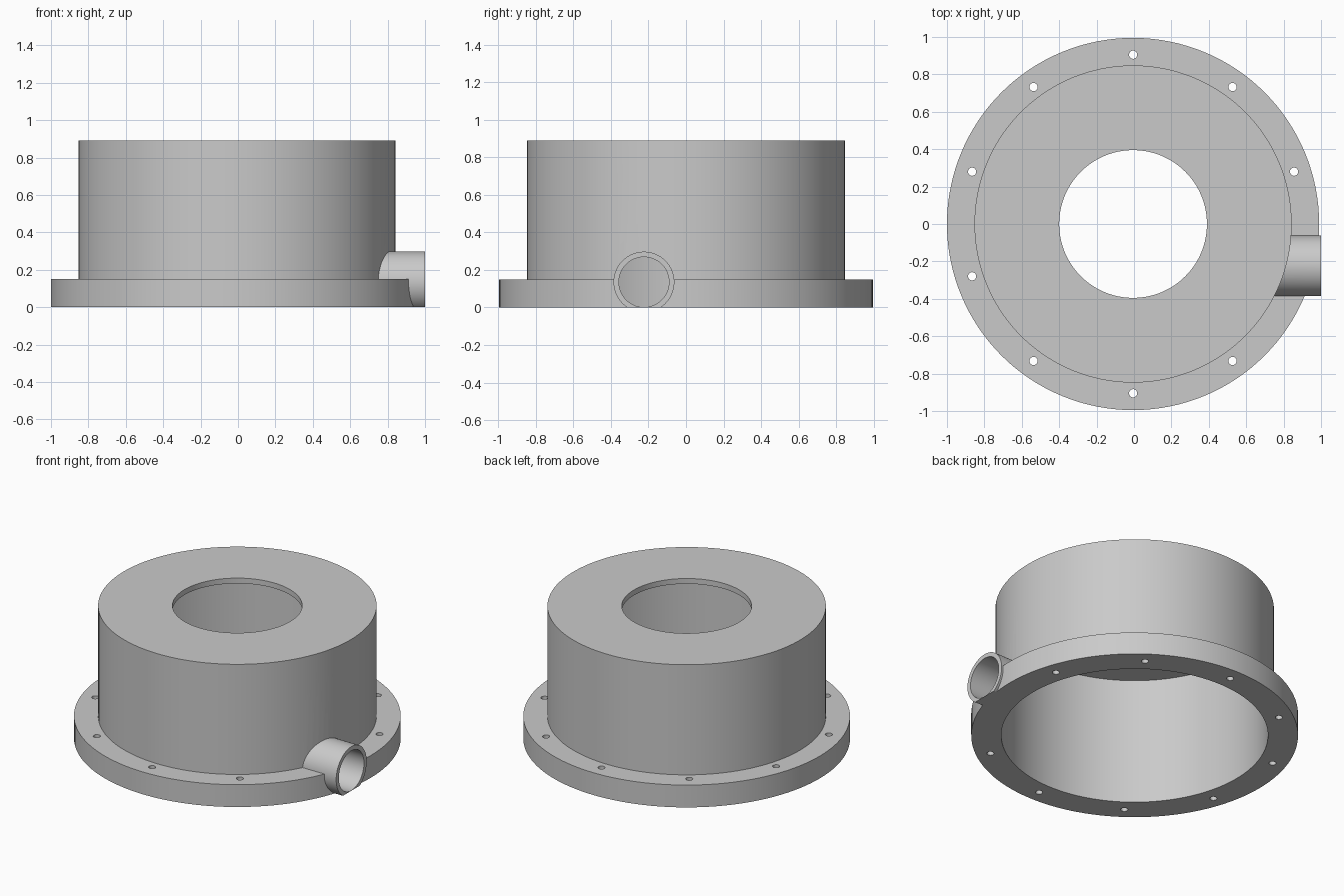
import bpy, bmesh
from math import pi, cos, sin, radians
from mathutils import Matrix, Vector

default = bpy.data.objects.get("Cube")
if default:
    bpy.data.objects.remove(default, do_unlink=True)

# Main dimensions
CX = -0.005
FLANGE_R, FLANGE_H = 0.995, 0.15
BODY_R, HEIGHT, WALL = 0.848, 0.89, 0.036
MOUTH_R, BOLT_CIRCLE, BOLT_R = 0.395, 0.905, 0.022
PIPE_Y, PIPE_Z, PIPE_R, BORE_R = -0.224, 0.135, 0.162, 0.1335

grey = bpy.data.materials.new("cast grey")
grey.use_nodes = True
colour = (0.59, 0.59, 0.59, 1)
grey.diffuse_color = colour
grey.node_tree.nodes["Principled BSDF"].inputs["Base Color"].default_value = colour


def add_object(name, bm):
    mesh = bpy.data.meshes.new(name)
    bmesh.ops.recalc_face_normals(bm, faces=bm.faces)
    bm.to_mesh(mesh)
    bm.free()
    obj = bpy.data.objects.new(name, mesh)
    bpy.context.collection.objects.link(obj)
    mesh.materials.append(grey)
    return obj


def cylinder(name, radius, start, end, segments=128):
    """Closed cylinder running between two points."""
    start, end = Vector(start), Vector(end)
    axis = end - start
    turn = axis.to_track_quat('Z', 'Y').to_matrix().to_4x4()
    bm = bmesh.new()
    bmesh.ops.create_cone(bm, cap_ends=True, segments=segments, radius1=radius,
                          radius2=radius, depth=axis.length,
                          matrix=Matrix.Translation((start + end) / 2) @ turn)
    return add_object(name, bm)


def lathe(name, profile, segments=128):
    """Closed solid from (radius, height) points, capped at both ends."""
    bm = bmesh.new()
    rings = [[bm.verts.new((CX + r * cos(2 * pi * i / segments),
                            r * sin(2 * pi * i / segments), z))
              for i in range(segments)] for r, z in profile]
    for low, high in zip(rings, rings[1:]):
        for i in range(segments):
            j = (i + 1) % segments
            bm.faces.new((low[i], low[j], high[j], high[i]))
    bm.faces.new(rings[0])
    bm.faces.new(rings[-1])
    return add_object(name, bm)


def combine(target, other, operation):
    mod = target.modifiers.new(operation.lower(), 'BOOLEAN')
    mod.operation, mod.object, mod.solver = operation, other, 'EXACT'
    bpy.context.view_layer.objects.active = target
    bpy.ops.object.modifier_apply(modifier=mod.name)
    bpy.data.objects.remove(other, do_unlink=True)


# Flanged housing, solid at first
housing = lathe("flanged_housing", [(FLANGE_R, 0), (FLANGE_R, FLANGE_H),
                                    (BODY_R, FLANGE_H), (BODY_R, HEIGHT)])

# Side pipe, trimmed level with the base
pipe = cylinder("side_pipe", PIPE_R, (0.6, PIPE_Y, PIPE_Z), (1, PIPE_Y, PIPE_Z), 96)
bm = bmesh.new()
bmesh.ops.create_cube(bm, size=1, matrix=Matrix.Translation((0.8, PIPE_Y, -0.5)))
combine(pipe, add_object("base_trim", bm), 'DIFFERENCE')
combine(housing, pipe, 'UNION')

# Hollow interior with the narrower mouth in the top plate
combine(housing, lathe("cavity", [(BODY_R - WALL, -0.1), (BODY_R - WALL, HEIGHT - WALL),
                                  (MOUTH_R, HEIGHT - WALL), (MOUTH_R, HEIGHT + 0.1)]),
        'DIFFERENCE')

# Bore of the side pipe, through the wall
combine(housing, cylinder("pipe_bore", BORE_R, (0.5, PIPE_Y, PIPE_Z),
                          (1.1, PIPE_Y, PIPE_Z), 96), 'DIFFERENCE')

# Ring of bolt holes, leaving out the one under the pipe
for k in range(9):
    a = radians(18 + 36 * k)
    x, y = CX + BOLT_CIRCLE * cos(a), BOLT_CIRCLE * sin(a)
    combine(housing, cylinder("bolt_hole", BOLT_R, (x, y, -0.1),
                              (x, y, FLANGE_H + 0.1), 24), 'DIFFERENCE')

# Smooth round walls, crisp edges
bpy.ops.object.select_all(action='DESELECT')
housing.select_set(True)
bpy.context.view_layer.objects.active = housing
bpy.ops.object.shade_smooth_by_angle(angle=radians(30))
